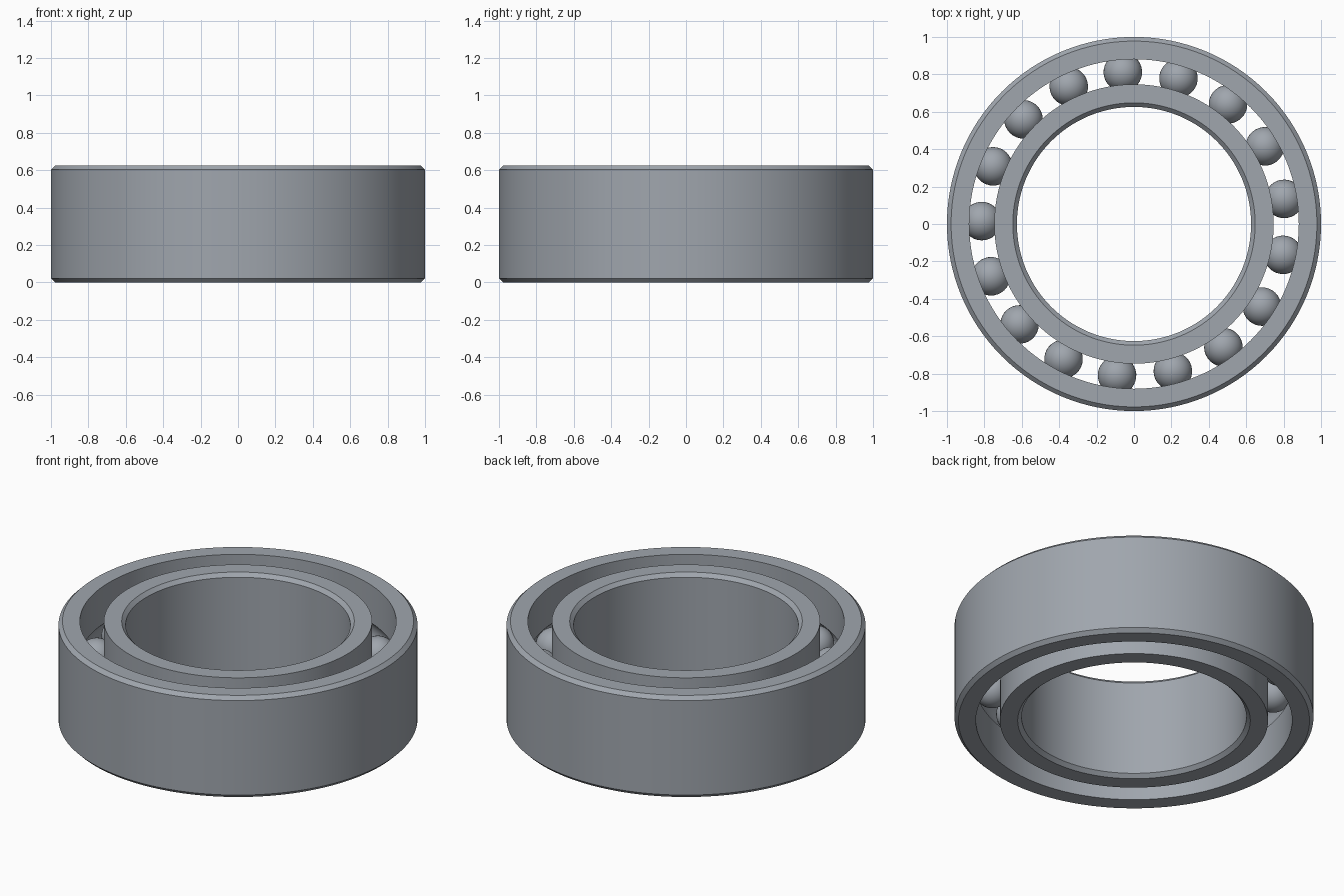
import bpy
import bmesh
from math import sin, cos, asin, radians, tau
from mathutils import Matrix

cube = bpy.data.objects.get("Cube")
if cube:
    bpy.data.objects.remove(cube, do_unlink=True)

HEIGHT = 0.625
CHAMFER = 0.022
OUTER_R, OUTER_LAND = 1.0, 0.881
BORE_R, INNER_LAND = 0.626, 0.747
PITCH_R = (OUTER_LAND + INNER_LAND) / 2
BALL_R = 0.103
BALLS = 17
FIRST_ANGLE = radians(9.5)
SEGMENTS = 128

steel = bpy.data.materials.new("steel grey")
steel.use_nodes = True
colour = (0.35, 0.38, 0.42, 1)
steel.diffuse_color = colour
steel.node_tree.nodes["Principled BSDF"].inputs["Base Color"].default_value = colour


def finish(bm, name):
    """Turn a bmesh into a smooth-shaded steel object."""
    bmesh.ops.recalc_face_normals(bm, faces=bm.faces)
    mesh = bpy.data.meshes.new(name)
    bm.to_mesh(mesh)
    bm.free()
    mesh.materials.append(steel)
    obj = bpy.data.objects.new(name, mesh)
    bpy.context.collection.objects.link(obj)
    bpy.ops.object.select_all(action="DESELECT")
    obj.select_set(True)
    bpy.context.view_layer.objects.active = obj
    bpy.ops.object.shade_smooth_by_angle(angle=radians(30))
    return obj


def race(name, rim, land):
    """Lathe a ring: chamfered rim on one side, ball groove on the other."""
    side = 1 if land > PITCH_R else -1
    groove_r = BALL_R + 0.002
    # groove arc from its lower lip to its upper lip
    half = asin((groove_r**2 - (land - PITCH_R)**2)**0.5 / groove_r)
    steps = 12
    arc = [-half + 2 * half * i / steps for i in range(steps + 1)]
    profile = [(land, 0)]
    profile += [(PITCH_R + side * groove_r * cos(a), HEIGHT / 2 + groove_r * sin(a))
                for a in arc]
    profile += [(land, HEIGHT), (rim - side * CHAMFER, HEIGHT),
                (rim, HEIGHT - CHAMFER), (rim, CHAMFER), (rim - side * CHAMFER, 0)]

    bm = bmesh.new()
    rings = []
    for s in range(SEGMENTS):
        t = tau * s / SEGMENTS
        rings.append([bm.verts.new((r * cos(t), r * sin(t), z)) for r, z in profile])
    count = len(profile)
    for s in range(SEGMENTS):
        a, b = rings[s], rings[(s + 1) % SEGMENTS]
        for i in range(count):
            j = (i + 1) % count
            bm.faces.new((a[i], b[i], b[j], a[j]))
    return finish(bm, name)


# Inner and outer races
race("outer_race", OUTER_R, OUTER_LAND)
race("inner_race", BORE_R, INNER_LAND)

# Balls sharing one mesh
bm = bmesh.new()
bmesh.ops.create_uvsphere(bm, u_segments=32, v_segments=20, radius=BALL_R)
first = finish(bm, "ball_1")
for n in range(BALLS):
    ball = first
    if n:
        ball = bpy.data.objects.new(f"ball_{n + 1}", first.data)
        bpy.context.collection.objects.link(ball)
    angle = FIRST_ANGLE + tau * n / BALLS
    ball.matrix_world = (Matrix.Rotation(angle, 4, "Z")
                         @ Matrix.Translation((PITCH_R, 0, HEIGHT / 2)))
